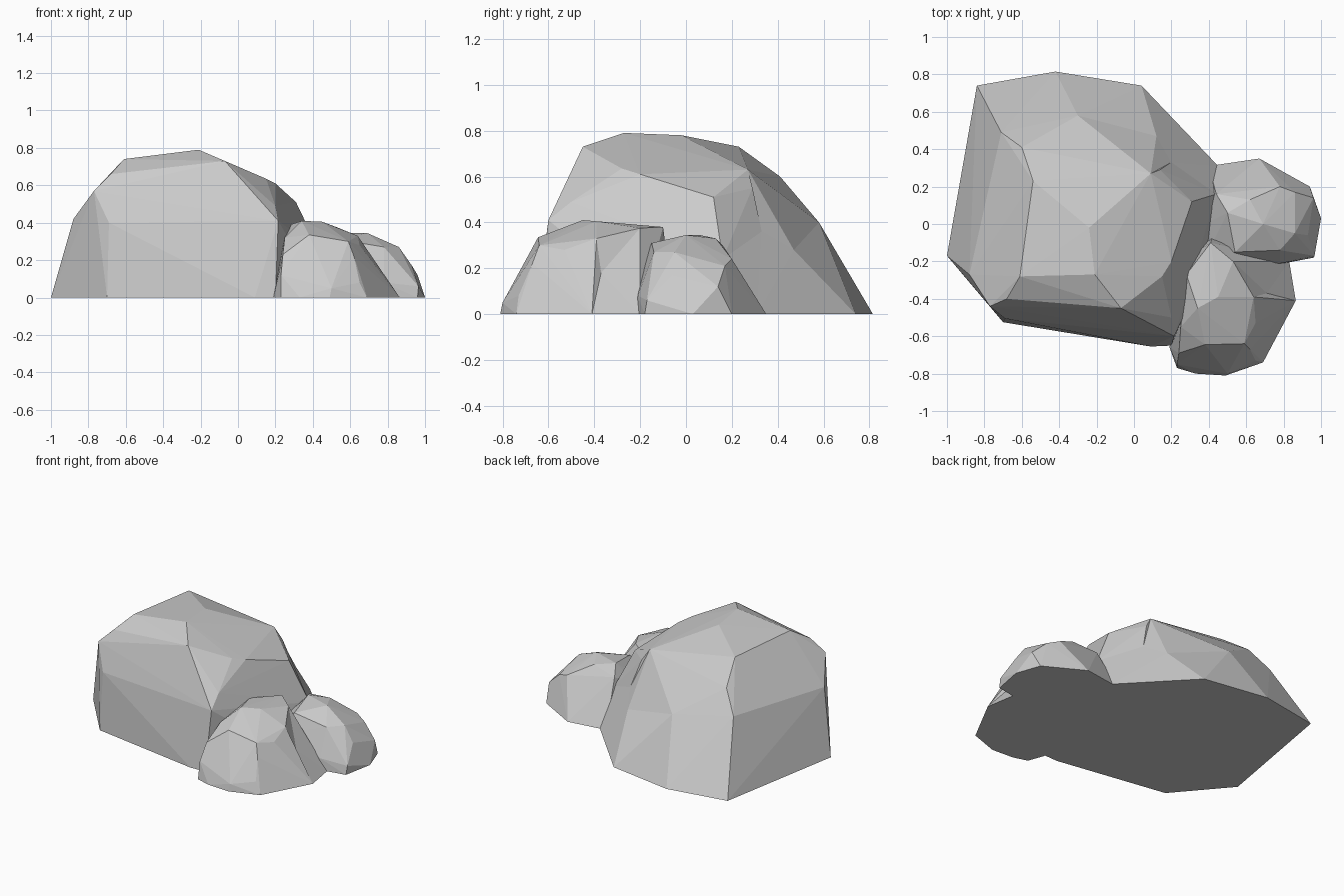
import bpy, bmesh
from mathutils import Vector


def rock(name, points, dents=()):
    """Faceted stone: convex hull of a few corners, then some corners pushed in."""
    bm = bmesh.new()
    for p in points:
        bm.verts.new(p)
    bmesh.ops.convex_hull(bm, input=bm.verts[:])
    bmesh.ops.delete(bm, geom=[v for v in bm.verts if not v.link_faces], context='VERTS')
    for old, new in dents:
        v = min(bm.verts, key=lambda w: (w.co - Vector(old)).length)
        if (v.co - Vector(old)).length < 0.01:
            v.co = new
    bmesh.ops.dissolve_limit(bm, angle_limit=0.02, verts=bm.verts[:], edges=bm.edges[:])
    bmesh.ops.triangulate(bm, faces=bm.faces[:])
    bmesh.ops.recalc_face_normals(bm, faces=bm.faces[:])
    me = bpy.data.meshes.new(name)
    bm.to_mesh(me)
    bm.free()
    ob = bpy.data.objects.new(name, me)
    bpy.context.collection.objects.link(ob)
    return ob


# Large boulder: base ring, shoulders, crown; a shallow step is dented into the back
large = rock("rock_cluster", [
    (-.84, .74, 0), (-.42, .815, 0), (.04, .74, 0), (.45, .31, 0), (.45, -.1, 0),
    (.2, -.65, 0), (.09, -.655, 0), (-.70, -.525, 0), (-1, -.17, 0),
    (-.69, -.505, .40), (-.88, -.27, .42), (-.77, -.44, .57), (-.68, -.40, .66),
    (-.71, .49, .46), (-.60, .41, .60), (-.3, .58, .40), (.215, -.6, .41),
    (.07, .5, .34), (.1, .38, .48), (.44, .16, .24), (.2, -.5, .49),
    (-.54, .23, .73), (-.61, -.28, .74), (-.21, -.27, .79), (-.24, -.02, .78),
    (-.07, -.45, .73), (.15, -.28, .635), (.20, -.2, .61), (.31, .12, .51),
    (.09, .27, .63), (.14, .29, .55),
], dents=[((.1, .38, .48), (.2, .33, .36)), ((.07, .5, .34), (.12, .47, .28))])

# Small rock at the right
right = rock("right_rock", [
    (.40, .31, 0), (.67, .35, 0), (.94, .20, 0), (1, .03, 0), (.96, -.18, 0),
    (.75, -.22, 0), (.38, -.2, 0), (.38, -.18, .15), (.38, 0, .2),
    (.44, .16, .3), (.5, .06, .345), (.54, -.15, .31),
    (.69, 0, .345), (.62, .13, .33), (.78, .2, .24), (.86, .17, .21), (.86, -.05, .27),
    (.78, -.14, .27), (.96, .14, .12), (.965, -.17, .06), (.93, -.06, .17),
    (.57, -.19, .2), (.78, -.21, .08),
])

# Small rock at the front, with a notch down its right side
front = rock("front_rock", [
    (.19, -.66, 0), (.23, -.77, 0), (.33, -.8, 0), (.49, -.81, 0), (.69, -.74, 0),
    (.865, -.41, 0), (.83, -.2, 0), (.25, -.2, 0), (.42, -.05, 0), (.6, -.1, 0),
    (.23, -.75, .12), (.5, -.8, .05),
    (.65, -.73, .08), (.24, -.69, .23), (.62, -.67, .22), (.25, -.55, .32),
    (.38, -.645, .335), (.59, -.64, .30), (.65, -.53, .28), (.64, -.39, .33),
    (.45, -.39, .405), (.34, -.45, .41), (.28, -.27, .39), (.41, -.1, .38),
    (.53, -.2, .375), (.74, -.36, .19),
], dents=[((.74, -.36, .19), (.71, -.37, .18))])

# Fuse the stones into one solid cluster
for part in (right, front):
    mod = large.modifiers.new("fuse", 'BOOLEAN')
    mod.operation, mod.solver, mod.object = 'UNION', 'EXACT', part
deps = bpy.context.evaluated_depsgraph_get()
fused = bpy.data.meshes.new_from_object(large.evaluated_get(deps))
large.modifiers.clear()
large.data = fused
for part in (right, front):
    bpy.data.objects.remove(part)
